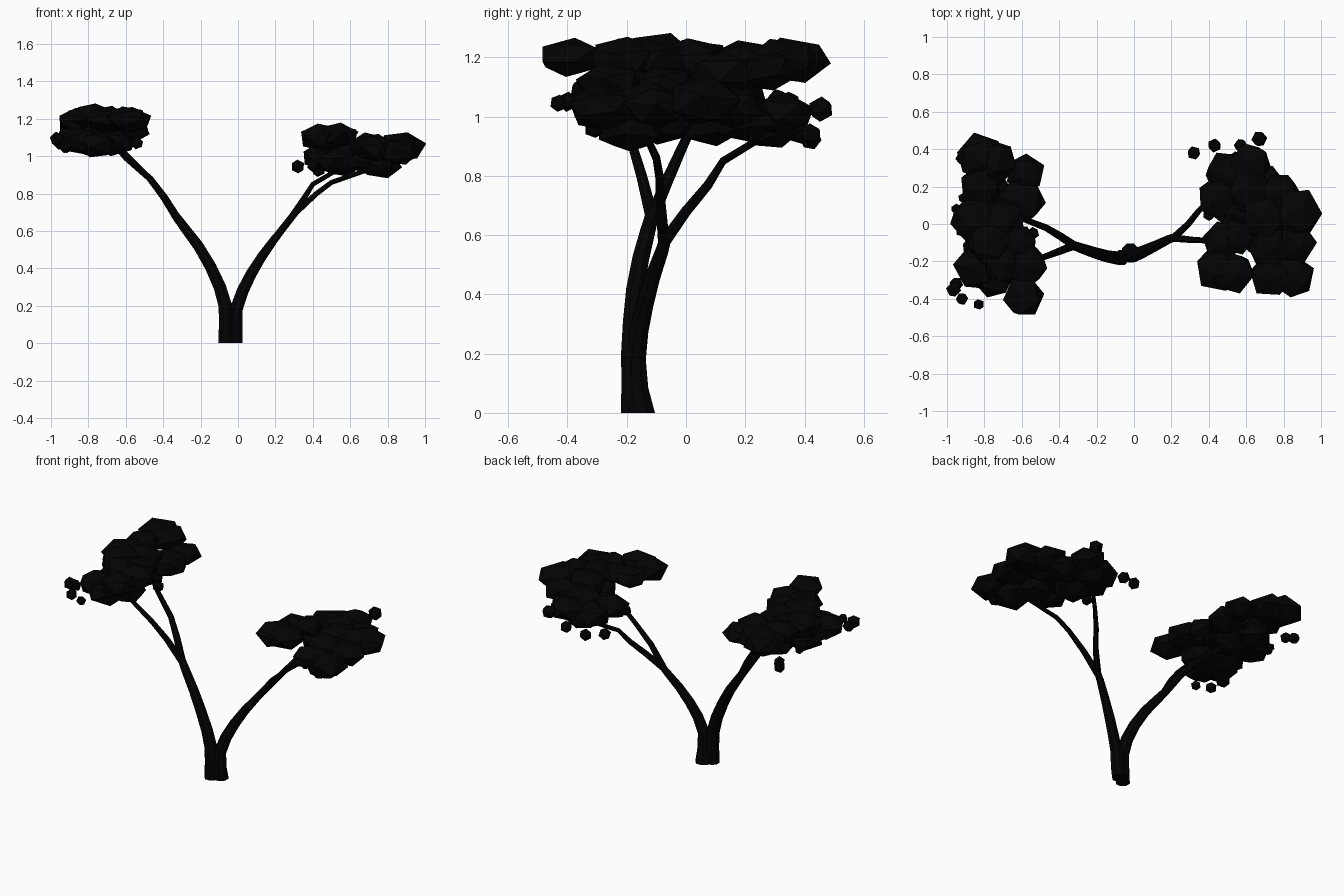
import bpy, bmesh, math, random
from mathutils import Vector, Matrix, Euler

random.seed(4)
black = bpy.data.materials.new("black")
black.diffuse_color = (0.001, 0.001, 0.001, 1)


def finish(name, bm):
    me = bpy.data.meshes.new(name)
    bm.to_mesh(me)
    bm.free()
    me.materials.append(black)
    ob = bpy.data.objects.new(name, me)
    bpy.context.collection.objects.link(ob)
    return ob


def limb(name, path, sides=8):
    """Tapered flat-faced tube; path holds (x, y, z, radius)."""
    bm = bmesh.new()
    pts = [Vector(p[:3]) for p in path]
    rings = []
    for i, p in enumerate(pts):
        d = pts[min(i + 1, len(pts) - 1)] - pts[max(i - 1, 0)]
        if p.z == 0:
            d = Vector((0, 0, 1))
        q = Vector((0, 0, 1)).rotation_difference(d.normalized())
        r = path[i][3]
        rings.append([bm.verts.new(p + q @ Vector((r * math.cos(a), r * math.sin(a), 0)))
                      for a in (2 * math.pi * (k + .5) / sides for k in range(sides))])
    for a, b in zip(rings, rings[1:]):
        for k in range(sides):
            n = (k + 1) % sides
            bm.faces.new((a[k], a[n], b[n], b[k]))
    bm.faces.new(rings[0][::-1])
    bm.faces.new(rings[-1])
    return finish(name, bm)


def foliage(name, blobs, squash=0.6):
    """Clump of flattened icosahedra; blobs hold (x, y, z, radius)."""
    bm = bmesh.new()
    for x, y, z, r in blobs:
        flat = 1 if r < .05 else squash
        rot = Euler((random.uniform(-.35, .35), random.uniform(-.35, .35),
                     random.uniform(0, 6.28))).to_matrix().to_4x4()
        m = Matrix.Translation((x, y, z)) @ Matrix.Diagonal((r, r, r * flat, 1)) @ rot
        bmesh.ops.create_icosphere(bm, subdivisions=1, radius=1, matrix=m)
    return finish(name, bm)


# Two stems sharing one base
limb("left_stem", [(-.066, -.18, 0, .043), (-.064, -.18, .1, .041), (-.068, -.183, .2, .039),
                   (-.097, -.18, .3, .036), (-.147, -.172, .41, .033), (-.212, -.153, .52, .03),
                   (-.28, -.13, .61, .027), (-.34, -.108, .69, .023)])
limb("right_stem", [(-.02, -.15, 0, .049), (-.016, -.166, .08, .042), (-.01, -.17, .18, .037),
                    (.025, -.158, .28, .034), (.07, -.138, .37, .031), (.125, -.112, .46, .027),
                    (.19, -.08, .55, .023), (.23, -.066, .6, .02)])

# Branches
limb("left_back_branch", [(-.32, -.115, .66, .023), (-.395, -.065, .78, .021), (-.47, -.02, .88, .018),
                          (-.6, .03, .99, .015), (-.68, .06, 1.08, .012)])
limb("left_front_branch", [(-.32, -.115, .66, .023), (-.41, -.15, .8, .019), (-.49, -.18, .9, .016),
                           (-.62, -.22, 1.03, .014), (-.68, -.24, 1.1, .012)])
limb("right_back_branch", [(.21, -.075, .575, .021), (.29, 0, .68, .018), (.35, .075, .77, .016),
                           (.4, .125, .85, .013), (.52, .24, .92, .012), (.56, .28, .98, .01)])
limb("right_front_branch", [(.21, -.075, .575, .021), (.31, -.085, .7, .018), (.42, -.09, .8, .015),
                            (.5, -.1, .86, .014), (.69, -.13, .925, .012), (.75, -.15, .98, .01)])

# Left crown: upper layer, front layer, underside, tufts
foliage("left_crown_top", [
    (-.82, .36, 1.19, .135), (-.75, .33, 1.19, .13), (-.58, .27, 1.15, .11), (-.6, .13, 1.14, .135),
    (-.82, .2, 1.19, .12), (-.84, .03, 1.18, .14), (-.7, .02, 1.19, .13)])
foliage("left_crown_front", [
    (-.63, -.11, 1.19, .12), (-.77, -.1, 1.21, .13), (-.58, -.22, 1.19, .125),
    (-.59, -.39, 1.2, .115), (-.7, -.21, 1.2, .12)])
foliage("left_crown_underside", [
    (-.7, .04, 1.08, .13), (-.87, .02, 1.1, .12), (-.8, -.14, 1.08, .13), (-.66, -.2, 1.07, .12),
    (-.84, -.23, 1.08, .13), (-.76, .16, 1.09, .12), (-.75, -.28, 1.06, .12)])
foliage("left_leaf_tufts", [
    (-.965, -.35, 1.09, .042), (-.92, -.4, 1.05, .035), (-.83, -.43, 1.045, .03), (-.95, -.32, 1.07, .038),
    (-.915, .14, 1.08, .027), (-.95, .08, 1.1, .03), (-.54, -.05, 1.07, .035),
    (-.92, .35, 1.05, .036), (-.89, .31, 1.06, .035)])

# Right crown: high inner clump, outer clump, back clump, tufts
foliage("right_crown_top", [
    (.45, -.24, 1.1, .13), (.53, -.26, 1.11, .12), (.47, -.09, 1.1, .11), (.55, -.07, 1.11, .1)])
foliage("right_crown_outer", [
    (.87, .06, 1.05, .14), (.78, .16, 1.03, .12), (.86, -.1, 1.03, .12), (.85, -.28, 1.02, .12),
    (.73, -.28, 1.04, .12), (.7, .03, 1.05, .13), (.72, -.13, 1.05, .12), (.76, -.19, .95, .12),
    (.68, -.08, .97, .11)])
foliage("right_crown_back", [
    (.62, .32, 1.01, .12), (.5, .27, .985, .13), (.45, .14, 1., .12), (.62, .17, 1.02, .13),
    (.55, .28, .955, .11), (.7, .2, .98, .12), (.53, .08, .97, .12)])
foliage("right_leaf_tufts", [
    (.32, .38, .945, .038), (.43, .42, .925, .038), (.57, .42, .94, .038), (.67, .455, 1.025, .044),
    (.4, .05, .95, .035), (.8, -.31, .96, .035)])
